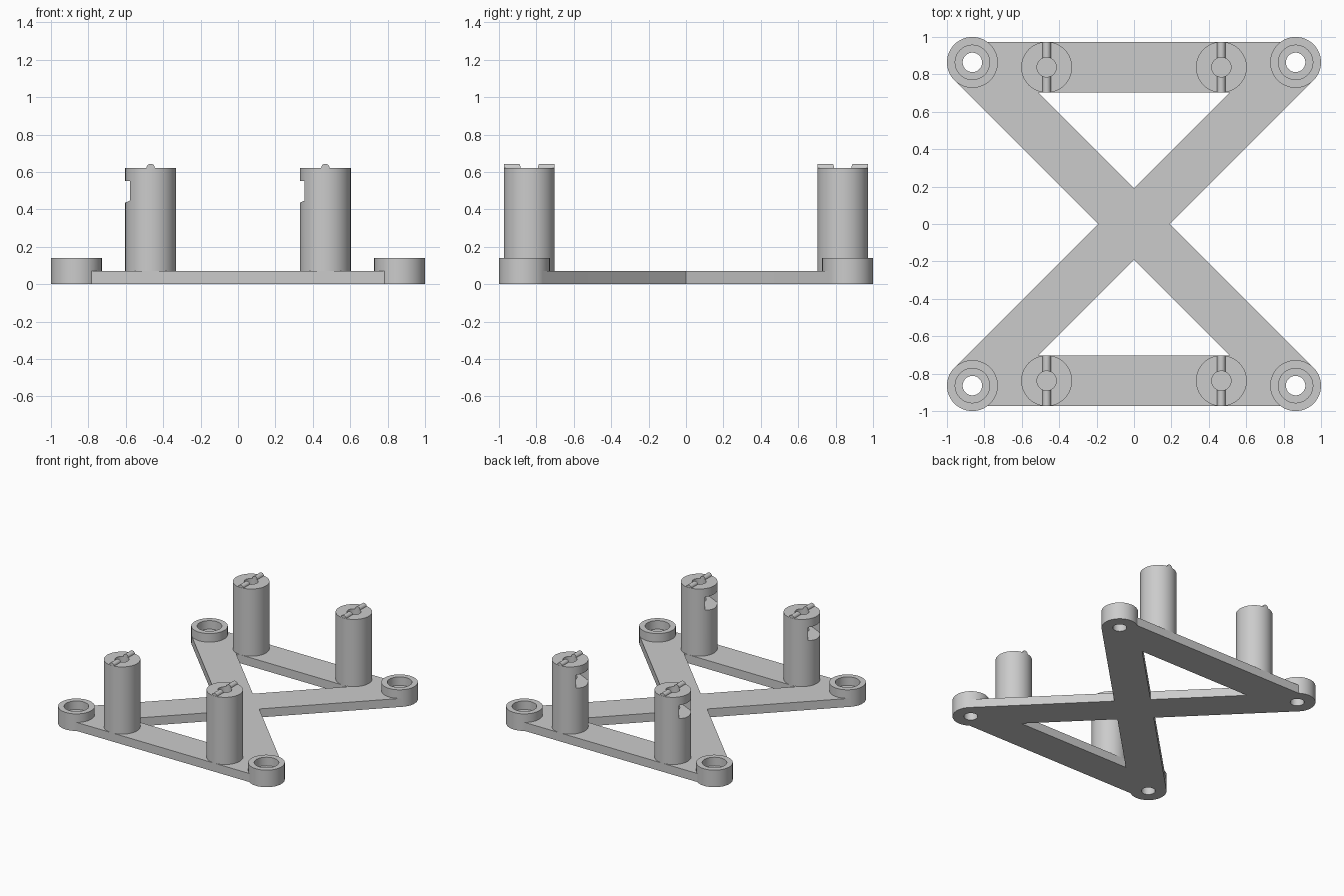
import bpy, bmesh
from math import pi
from mathutils import Matrix, Vector

if "Cube" in bpy.data.objects:
    bpy.data.objects.remove(bpy.data.objects["Cube"], do_unlink=True)

R = 0.136            # radius of bosses and posts
PLATE = 0.07         # frame thickness
CORNER = 0.864       # boss centres
POST_X, POST_Y = 0.467, 0.838
POST_TOP = 0.622

grey = bpy.data.materials.new("plain grey")
grey.use_nodes = True
grey.diffuse_color = (0.6, 0.6, 0.6, 1)
grey.node_tree.nodes["Principled BSDF"].inputs["Base Color"].default_value = (0.6, 0.6, 0.6, 1)


def finish(name, bm):
    mesh = bpy.data.meshes.new(name)
    bmesh.ops.recalc_face_normals(bm, faces=bm.faces)
    bm.to_mesh(mesh)
    bm.free()
    mesh.materials.append(grey)
    ob = bpy.data.objects.new(name, mesh)
    bpy.context.collection.objects.link(ob)
    return ob


def box(name, size, centre, turn=0):
    bm = bmesh.new()
    m = Matrix.Translation(centre) @ Matrix.Rotation(turn, 4, "Z") @ Matrix.Diagonal((*size, 1))
    bmesh.ops.create_cube(bm, size=1, matrix=m)
    return finish(name, bm)


def cylinder(name, r, x, y, z0, z1, segments=64):
    bm = bmesh.new()
    bmesh.ops.create_cone(bm, cap_ends=True, segments=segments, radius1=r, radius2=r,
                          depth=z1 - z0, matrix=Matrix.Translation((x, y, (z0 + z1) / 2)))
    return finish(name, bm)


def combine(target, other, operation):
    """Apply one boolean and discard the helper."""
    mod = target.modifiers.new("combine", "BOOLEAN")
    mod.operation, mod.object, mod.solver = operation, other, "EXACT"
    bpy.context.view_layer.objects.active = target
    bpy.ops.object.modifier_apply(modifier=mod.name)
    bpy.data.objects.remove(other, do_unlink=True)


def smooth(ob):
    bpy.ops.object.select_all(action="DESELECT")
    ob.select_set(True)
    bpy.context.view_layer.objects.active = ob
    bpy.ops.object.shade_smooth_by_angle(angle=pi / 6)


# Crossed frame with front and back rails
length = 2 * CORNER * 2 ** 0.5
frame = box("frame", (length, 2 * R, PLATE), (0, 0, PLATE / 2), pi / 4)
combine(frame, box("arm", (length, 2 * R, PLATE), (0, 0, PLATE / 2), -pi / 4), "UNION")
for side in (-1, 1):
    rail = box("rail", (2 * CORNER, 2 * R, PLATE), (0, side * POST_Y, PLATE / 2))
    combine(frame, rail, "UNION")

# Corner bosses with counterbored screw holes
corners = [(x, y) for x in (-CORNER, CORNER) for y in (-CORNER, CORNER)]
for x, y in corners:
    combine(frame, cylinder("boss", R, x, y, 0, 0.14), "UNION")
for x, y in corners:
    combine(frame, cylinder("counterbore", 0.092, x, y, PLATE, 0.2), "DIFFERENCE")
    combine(frame, cylinder("screw_hole", 0.052, x, y, -0.1, 0.2, 48), "DIFFERENCE")
smooth(frame)

# Post with a rounded ridge across its top
post = cylinder("post", R, 0, 0, PLATE - 0.01, POST_TOP)
bm = bmesh.new()
bmesh.ops.create_cone(bm, cap_ends=True, segments=24, radius1=0.022, radius2=0.022,
                      depth=2 * R - 0.004, matrix=Matrix.Translation((0, 0, POST_TOP))
                      @ Matrix.Rotation(pi / 2, 4, "X"))
combine(post, finish("ridge", bm), "UNION")
combine(post, cylinder("bore", 0.052, 0, 0, 0.45, 0.8, 48), "DIFFERENCE")

# Side slot with a rising floor
bm = bmesh.new()
profile = [(-0.2, 0.553), (-0.2, 0.409), (0.085, 0.53), (0.085, 0.553)]
face = bm.faces.new([bm.verts.new((x, -0.079, z)) for x, z in profile])
out = bmesh.ops.extrude_face_region(bm, geom=[face])
moved = [v for v in out["geom"] if isinstance(v, bmesh.types.BMVert)]
bmesh.ops.translate(bm, verts=moved, vec=Vector((0, 0.158, 0)))
combine(post, finish("slot", bm), "DIFFERENCE")
smooth(post)

# Four posts on the rails
places = {"front_right_post": (-1, -1), "front_left_post": (1, -1),
          "back_right_post": (-1, 1), "back_left_post": (1, 1)}
for name, (sx, sy) in places.items():
    ob = bpy.data.objects.new(name, post.data)
    ob.location = (sx * POST_X, sy * POST_Y, 0)
    bpy.context.collection.objects.link(ob)
bpy.data.objects.remove(post, do_unlink=True)
